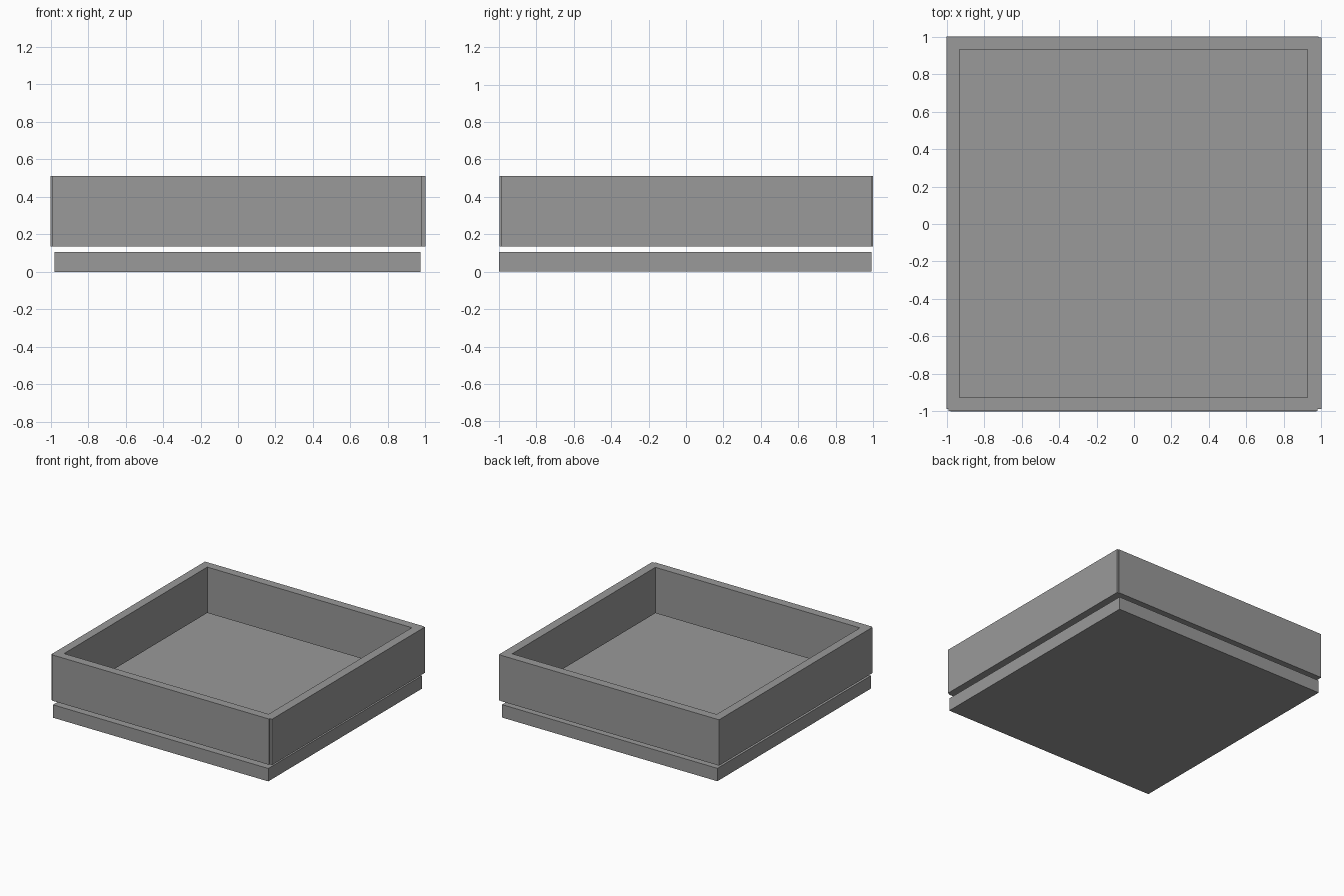
import bpy, bmesh

cube = bpy.data.objects.get("Cube")
if cube:
    bpy.data.objects.remove(cube, do_unlink=True)

# Single matte grey
grey = bpy.data.materials.new("mid_grey")
grey.use_nodes = True
color = (0.32, 0.32, 0.32, 1)
grey.diffuse_color = color
grey.node_tree.nodes["Principled BSDF"].inputs["Base Color"].default_value = color


def extruded(name, outline, z0, z1):
    """Solid prism from a plan outline."""
    bm = bmesh.new()
    face = bm.faces.new([bm.verts.new((x, y, z0)) for x, y in outline])
    top = bmesh.ops.extrude_face_region(bm, geom=[face])["geom"]
    moved = [v for v in top if isinstance(v, bmesh.types.BMVert)]
    bmesh.ops.translate(bm, verts=moved, vec=(0, 0, z1 - z0))
    bmesh.ops.recalc_face_normals(bm, faces=bm.faces[:])
    mesh = bpy.data.meshes.new(name)
    bm.to_mesh(mesh)
    bm.free()
    mesh.materials.append(grey)
    obj = bpy.data.objects.new(name, mesh)
    bpy.context.collection.objects.link(obj)
    return obj


def rectangle(x0, x1, y0, y1):
    return [(x0, y0), (x1, y0), (x1, y1), (x0, y1)]


# Flat base panel, floating just below the frame
extruded("base_panel", rectangle(-0.98, 0.975, -1, 0.993), 0, 0.106)

# Upright frame: boards meet with tiny steps at the corners
frame_outline = [(-0.99, -0.997), (0.98, -0.997), (0.98, -0.987), (1, -0.987),
                 (1, 0.995), (0.985, 0.995), (0.985, 1), (-1, 1),
                 (-1, -0.987), (-0.99, -0.987)]
frame = extruded("wall_frame", frame_outline, 0.136, 0.512)

# Square opening through the frame
opening = extruded("opening_cutter", rectangle(-0.93, 0.927, -0.927, 0.93), 0, 1)
opening.hide_render = True
opening.hide_viewport = True
cut = frame.modifiers.new("opening", 'BOOLEAN')
cut.operation = 'DIFFERENCE'
cut.solver = 'EXACT'
cut.object = opening
